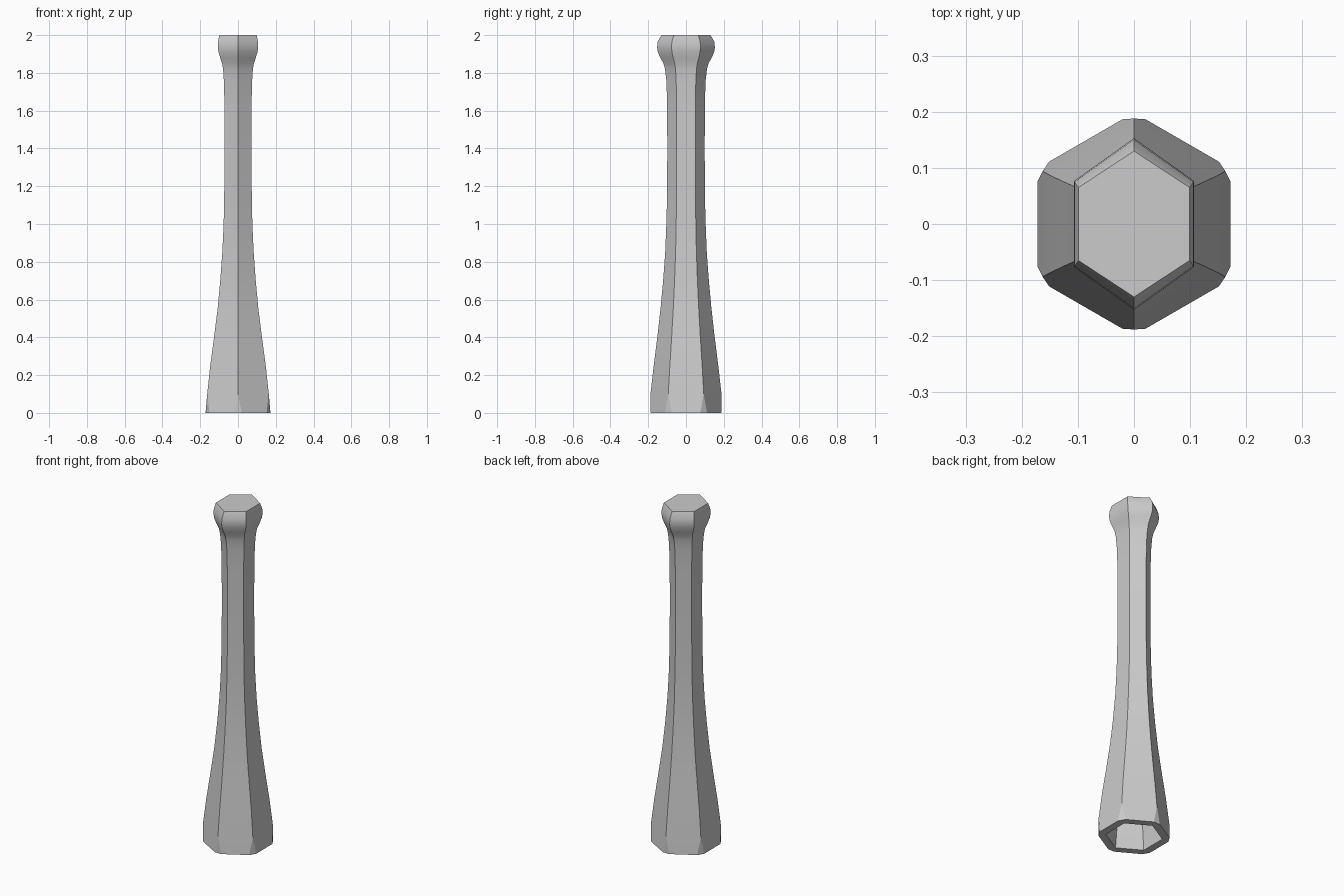
import bpy
import bmesh
import math

cube = bpy.data.objects.get("Cube")
if cube:
    bpy.data.objects.remove(cube, do_unlink=True)

grey = bpy.data.materials.new("light grey")
color = (0.6, 0.6, 0.6, 1.0)
grey.diffuse_color = color
grey.use_nodes = True
grey.node_tree.nodes["Principled BSDF"].inputs["Base Color"].default_value = color

# Outer profile: height, half width in x, corner radius in y
OUTER = [(0.1, 0.163, 0.188), (0.25, 0.147, 0.171), (0.4, 0.127, 0.152),
         (0.55, 0.108, 0.135), (0.7, 0.094, 0.121), (0.85, 0.083, 0.11),
         (1.0, 0.076, 0.104), (1.15, 0.073, 0.1), (1.4, 0.071, 0.099),
         (1.65, 0.072, 0.1), (1.76, 0.075, 0.104), (1.82, 0.079, 0.111),
         (1.85, 0.084, 0.119), (1.88, 0.094, 0.136), (1.91, 0.103, 0.149),
         (1.935, 0.107, 0.153), (1.965, 0.106, 0.15), (2.0, 0.099, 0.13)]
# Hollow profile, from the foot up
INNER = [(0.0, 0.13, 0.151), (0.4, 0.09, 0.11), (0.9, 0.045, 0.065)]


def hexagon(bm, z, ax, r):
    """Six corners, anticlockwise, starting at the back corner."""
    pts = [(0, r), (-ax, r / 2), (-ax, -r / 2), (0, -r), (ax, -r / 2), (ax, r / 2)]
    return [bm.verts.new((x, y, z)) for x, y in pts]


def bridge(bm, low, high):
    for i in range(6):
        j = (i + 1) % 6
        bm.faces.new((low[i], low[j], high[j], high[i]))


bm = bmesh.new()

# Flared shaft, collar and flat top
rings = [hexagon(bm, *p) for p in OUTER]
for low, high in zip(rings, rings[1:]):
    bridge(bm, low, high)
bm.faces.new(rings[-1])

# Foot with chamfered corners: two points for each corner
full = 0.1985
cut = 0.12
corners = [(full * math.cos(math.radians(90 + 60 * i)),
            full * math.sin(math.radians(90 + 60 * i))) for i in range(6)]


def toward(i, j):
    (ax, ay), (bx, by) = corners[i], corners[j % 6]
    return bm.verts.new((ax + (bx - ax) * cut, ay + (by - ay) * cut, 0))


before = [toward(i, i - 1) for i in range(6)]
after = [toward(i, i + 1) for i in range(6)]
hollow = [hexagon(bm, *p) for p in INNER]
for i in range(6):
    j = (i + 1) % 6
    bm.faces.new((before[i], after[i], rings[0][i]))
    bm.faces.new((after[i], before[j], rings[0][j], rings[0][i]))
    # Underside rim
    bm.faces.new((after[i], before[i], hollow[0][i]))
    bm.faces.new((before[j], after[i], hollow[0][i], hollow[0][j]))

# Hollow inside the foot
for low, high in zip(hollow, hollow[1:]):
    bridge(bm, low, high)
bm.faces.new(hollow[-1])

bmesh.ops.recalc_face_normals(bm, faces=bm.faces)
mesh = bpy.data.meshes.new("hexagonal_post")
bm.to_mesh(mesh)
bm.free()
mesh.materials.append(grey)
post = bpy.data.objects.new("hexagonal_post", mesh)
bpy.context.collection.objects.link(post)

# Smooth along the length, sharp at the corners
bpy.ops.object.select_all(action='DESELECT')
post.select_set(True)
bpy.context.view_layer.objects.active = post
bpy.ops.object.shade_smooth_by_angle(angle=math.radians(28))
